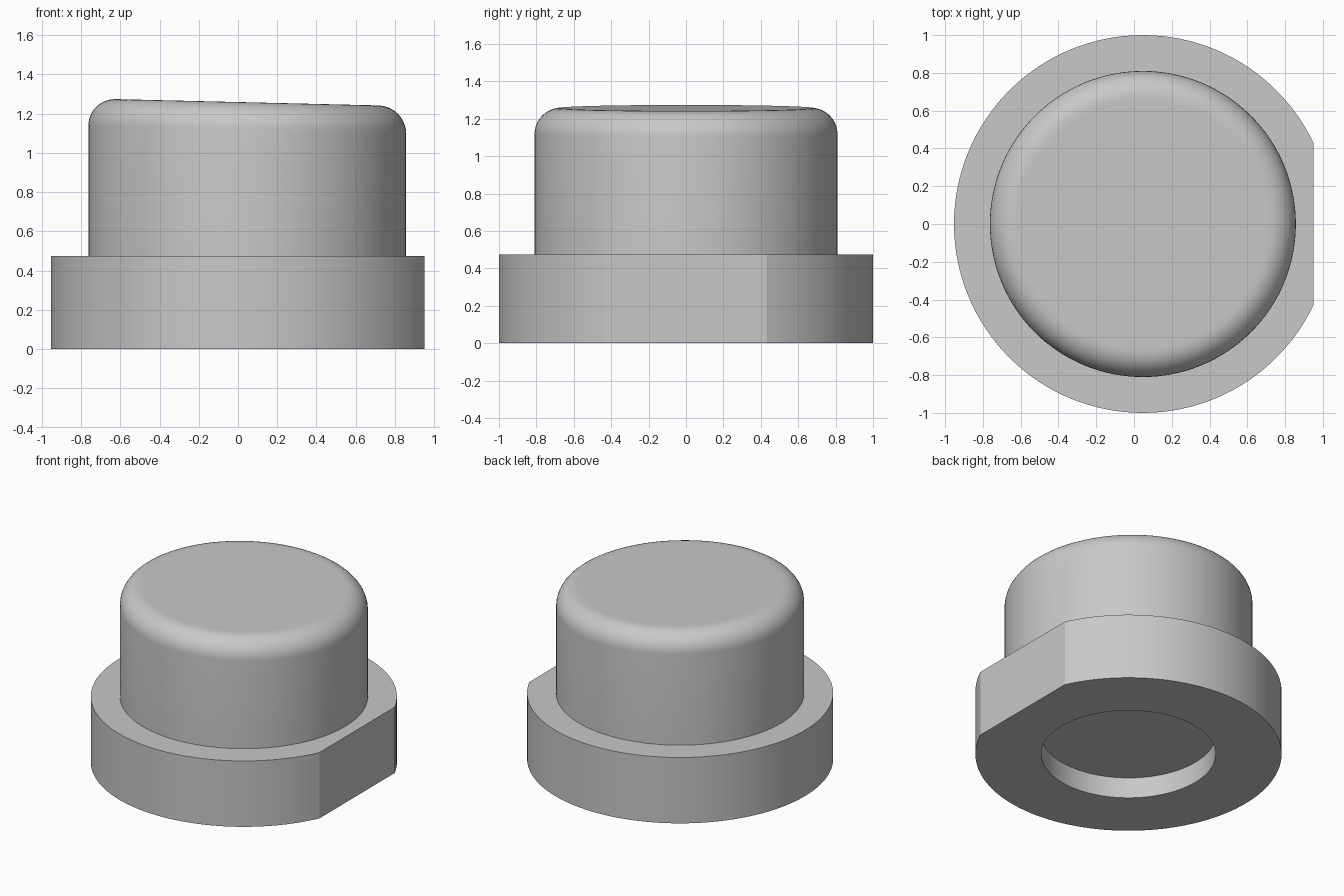
import bpy, bmesh, math

cube = bpy.data.objects.get("Cube")
if cube:
    bpy.data.objects.remove(cube)

CENTRE_X = 0.047
SEGMENTS = 128
FLAT_X = 0.95
FLANGE_TOP = 0.475
BODY_R = 0.81
TOP_Z = 1.258
FILLET = 0.14
TILT = -0.024

grey = bpy.data.materials.new("plain_grey")
grey.use_nodes = True
colour = (0.58, 0.58, 0.58, 1)
grey.diffuse_color = colour
grey.node_tree.nodes["Principled BSDF"].inputs["Base Color"].default_value = colour


def lathe(profile):
    """Revolve (radius, z) points, ordered from below outward and up."""
    bm = bmesh.new()
    rings = []
    for r, z in profile:
        ring = []
        for i in range(SEGMENTS):
            a = math.tau * i / SEGMENTS
            ring.append(bm.verts.new((CENTRE_X + r * math.cos(a), r * math.sin(a), z)))
        rings.append(ring)
    for low, high in zip(rings, rings[1:]):
        for i in range(SEGMENTS):
            j = (i + 1) % SEGMENTS
            bm.faces.new((low[i], low[j], high[j], high[i]))
    bmesh.ops.remove_doubles(bm, verts=bm.verts, dist=1e-5)
    return bm


def finish(bm, name):
    mesh = bpy.data.meshes.new(name)
    bm.to_mesh(mesh)
    bm.free()
    mesh.materials.append(grey)
    obj = bpy.data.objects.new(name, mesh)
    bpy.context.collection.objects.link(obj)
    bpy.ops.object.select_all(action="DESELECT")
    obj.select_set(True)
    bpy.context.view_layer.objects.active = obj
    bpy.ops.object.shade_smooth_by_angle(angle=math.radians(20))


# Flange with a shallow round recess underneath
flange = lathe([(0, 0.15), (0.57, 0.15), (0.57, 0), (1, 0),
                (1, FLANGE_TOP), (BODY_R, FLANGE_TOP)])

# Flat cut on the left side of the flange
cut = bmesh.ops.bisect_plane(
    flange, geom=flange.verts[:] + flange.edges[:] + flange.faces[:],
    plane_co=(FLAT_X, 0, 0), plane_no=(1, 0, 0), clear_outer=True)
rim = [e for e in cut["geom_cut"] if isinstance(e, bmesh.types.BMEdge)]
flat = bmesh.ops.edgeloop_fill(flange, edges=rim)["faces"]
for face in flat:
    face.normal_update()
    if face.normal.x < 0:
        face.normal_flip()
finish(flange, "flange")

# Round body with a filleted rim
profile = [(BODY_R, FLANGE_TOP)]
for k in range(11):
    a = math.pi / 2 * k / 10
    profile.append((BODY_R - FILLET + FILLET * math.cos(a),
                    TOP_Z - FILLET + FILLET * math.sin(a)))
profile += [(BODY_R - FILLET - 0.02, TOP_Z), (0, TOP_Z)]
body = lathe(profile)

# Slightly slanted top
for v in body.verts:
    if v.co.z > FLANGE_TOP + 0.1:
        v.co.z += TILT * (v.co.x - CENTRE_X)
finish(body, "body")
